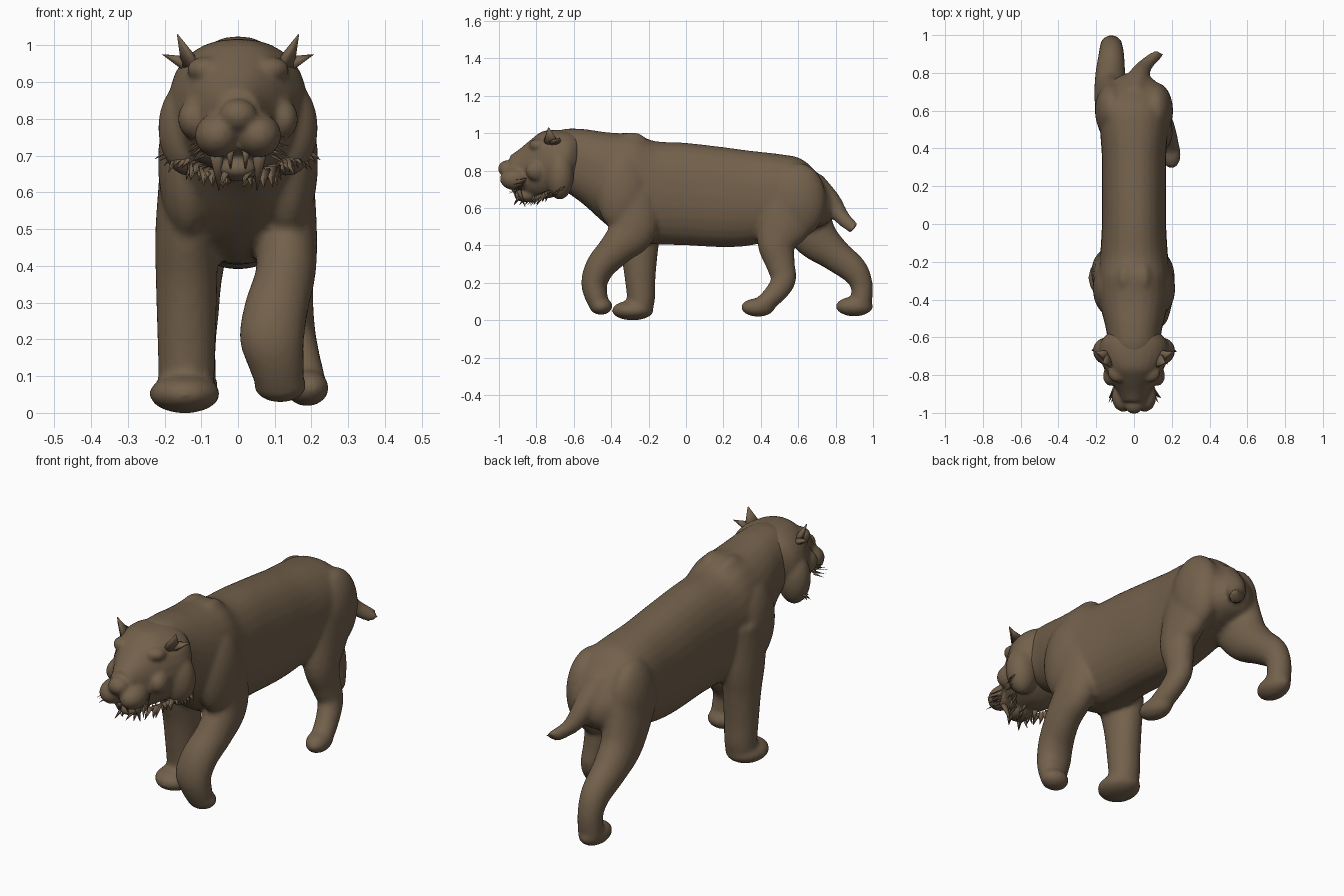
import bpy, bmesh, math, random
from mathutils import Vector, Matrix

random.seed(4)
fur = bpy.data.materials.new("brown fur")
fur.diffuse_color = (0.17, 0.118, 0.071, 1)


def finish(name, bm, voxel=0, smooth=0):
    bmesh.ops.recalc_face_normals(bm, faces=bm.faces[:])
    me = bpy.data.meshes.new(name)
    bm.to_mesh(me)
    bm.free()
    for p in me.polygons:
        p.use_smooth = True
    me.materials.append(fur)
    ob = bpy.data.objects.new(name, me)
    bpy.context.collection.objects.link(ob)
    if voxel:
        r = ob.modifiers.new("blend", 'REMESH')
        r.mode, r.voxel_size, r.use_smooth_shade = 'VOXEL', voxel, True
        s = ob.modifiers.new("soften", 'SMOOTH')
        s.factor, s.iterations = 0.5, smooth
    return ob


def catmull(a, b, c, d, t):
    return [0.5 * (2*q + (r-p)*t + (2*p-5*q+4*r-s)*t*t + (3*q-p-3*r+s)*t**3)
            for p, q, r, s in zip(a, b, c, d)]


def tube(bm, keys, along_y=False, power=2.0, n=28, sub=5):
    """Closed loft through keys (x, y, z, half width, half depth)."""
    k = [keys[0]] + list(keys) + [keys[-1]]
    path = [catmull(*k[i:i+4], j/sub) for i in range(len(keys)-1) for j in range(sub)]
    path.append(list(keys[-1]))
    rings = []
    for i, (x, y, z, rx, rd) in enumerate(path):
        a, b = path[max(i-1, 0)], path[min(i+1, len(path)-1)]
        t = Vector((0, 1, 0)) if along_y else Vector((0, b[1]-a[1], b[2]-a[2])).normalized()
        v = t.cross(Vector((1, 0, 0)))
        ring = []
        for m in range(n):
            c, s = math.cos(2*math.pi*m/n), math.sin(2*math.pi*m/n)
            c = math.copysign(abs(c)**(2/power), c)
            s = math.copysign(abs(s)**(2/power), s)
            ring.append(bm.verts.new(Vector((x + rx*c, y, z)) + v*(rd*s)))
        rings.append(ring)
    for p, q in zip(rings, rings[1:]):
        for m in range(n):
            bm.faces.new((p[m], p[(m+1) % n], q[(m+1) % n], q[m]))
    bm.faces.new(rings[0])
    bm.faces.new(rings[-1])


def trunk(bm, keys, power):
    """Loft along y from (y, bottom, top, half width)."""
    tube(bm, [(0, y, (b+t)/2, w, (t-b)/2) for y, b, t, w in keys], True, power)


def blob(bm, c, r, turn=0):
    m = Matrix.Translation(c) @ Matrix.Rotation(turn, 4, 'Z') @ Matrix.Diagonal((*r, 1))
    bmesh.ops.create_uvsphere(bm, u_segments=24, v_segments=16, radius=1, matrix=m)


def spike(bm, base, tip, r, flat=1.0, n=6):
    base, tip = Vector(base), Vector(tip)
    d = tip - base
    m = (Matrix.Translation((base+tip)/2) @ d.to_track_quat('Z', 'Y').to_matrix().to_4x4()
         @ Matrix.Diagonal((1, flat, 1, 1)))
    bmesh.ops.create_cone(bm, cap_ends=True, segments=n, radius1=r, radius2=r*0.05,
                          depth=d.length, matrix=m)


# body: trunk, four walking legs and stub tail blended into one skin
bm = bmesh.new()
trunk(bm, [(-.78, .79, .97, .08), (-.66, .70, 1.02, .13), (-.55, .62, 1.022, .15),
           (-.45, .53, 1.008, .175), (-.36, .46, 1.0, .19), (-.27, .42, 1.0, .19),
           (-.17, .405, .958, .18), (0, .40, .948, .17), (.2, .39, .925, .17),
           (.35, .40, .905, .17), (.5, .44, .888, .18), (.61, .47, .865, .18),
           (.69, .49, .80, .16), (.76, .52, .71, .11), (.795, .57, .65, .05)], 2.25)
for s in (-1, 1):
    blob(bm, (s*.135, -.34, .68), (.083, .14, .21))      # shoulders
    blob(bm, (s*.115, .60, .64), (.092, .15, .20))       # haunches
    blob(bm, (s*.05, -.29, .93), (.05, .09, .075))       # shoulder blades
# lifted front leg
tube(bm, [(.125, -.30, .68, .08, .14), (.13, -.28, .50, .085, .13), (.13, -.37, .385, .082, .095),
          (.105, -.455, .29, .088, .08), (.092, -.49, .20, .088, .07),
          (.105, -.478, .12, .075, .06), (.115, -.46, .06, .06, .045)])
blob(bm, (.115, -.455, .075), (.072, .062, .047))
# standing front leg
tube(bm, [(-.13, -.28, .70, .08, .14), (-.14, -.26, .50, .085, .13), (-.14, -.25, .36, .084, .10),
          (-.14, -.245, .22, .08, .082), (-.14, -.24, .12, .077, .075), (-.14, -.245, .05, .075, .065)])
blob(bm, (-.145, -.285, .052), (.097, .112, .053))
# forward hind leg
tube(bm, [(.11, .58, .68, .08, .17), (.12, .53, .53, .08, .15), (.13, .485, .41, .075, .105),
          (.14, .505, .30, .065, .078), (.155, .52, .21, .058, .066),
          (.175, .46, .125, .055, .055), (.19, .39, .07, .055, .045)])
blob(bm, (.188, .385, .068), (.058, .092, .05), .2)
# trailing hind leg
tube(bm, [(-.11, .58, .66, .09, .17), (-.12, .68, .46, .09, .125), (-.125, .79, .355, .08, .09),
          (-.12, .895, .27, .068, .075), (-.12, .938, .19, .06, .06),
          (-.12, .938, .10, .06, .056), (-.12, .935, .06, .055, .05)])
blob(bm, (-.12, .90, .073), (.066, .10, .053))
# stub tail
tube(bm, [(0, .68, .74, .07, .06), (.02, .77, .64, .058, .055), (.05, .83, .555, .045, .042),
          (.09, .87, .515, .04, .036), (.125, .90, .49, .035, .032)])
finish("body", bm, 0.012, 6)

# head: skull, cheeks, brows and muzzle
bm = bmesh.new()
trunk(bm, [(-.58, .76, 1.0, .14), (-.63, .70, 1.015, .18), (-.70, .66, 1.018, .185),
           (-.77, .65, 1.008, .155), (-.83, .66, .965, .12), (-.89, .69, .915, .085),
           (-.94, .72, .88, .062)], 2.2)
for s in (-1, 1):
    blob(bm, (s*.135, -.675, .775), (.083, .075, .13), s*.3)     # cheeks
    blob(bm, (s*.085, -.79, .935), (.055, .05, .035), s*.3)      # brows
    blob(bm, (s*.11, -.79, .80), (.05, .07, .06), s*.4)          # cheek bones
    blob(bm, (s*.056, -.915, .755), (.062, .08, .06))            # lips
blob(bm, (0, -.955, .81), (.052, .05, .045))
blob(bm, (0, -.85, .665), (.06, .07, .035))
finish("head", bm, 0.01, 4)

# ears: flattened cones leaning outwards, with a ragged side tuft
bm = bmesh.new()
for s in (-1, 1):
    spike(bm, (s*.125, -.72, .94), (s*.165, -.735, 1.03), .05, .5, 12)
    spike(bm, (s*.14, -.70, .95), (s*.205, -.675, .975), .035, .6, 8)
finish("ears", bm)

# sabre fangs and small lower teeth
bm = bmesh.new()
for s in (-1, 1):
    spike(bm, (s*.06, -.91, .735), (s*.052, -.86, .605), .026, .7, 10)
    spike(bm, (s*.022, -.93, .72), (s*.02, -.91, .66), .014)
finish("fangs", bm)

# ragged fur fringe under the cheeks, chin tufts and whiskers
bm = bmesh.new()
for s in (-1, 1):
    for i in range(14):
        t = i / 13
        x, y, z = .19 - .12*t, -.66 - .15*t, .715 - .055*t
        spike(bm, (s*x, y, z), (s*(x + .035*(1-t)), y - random.uniform(0, .04),
              z - random.uniform(.02, .055)), .02, .4, 5)
    for i in range(6):
        z = .70 + .012*i
        spike(bm, (s*.095, -.89 + .008*i, z), (s*random.uniform(.12, .145),
              -.91 - random.uniform(0, .04), z - random.uniform(.01, .03)), .011, .4, 5)
    for i in range(5):
        y = -.77 - .03*i
        spike(bm, (s*.03, y, .66), (s*random.uniform(.01, .05), y - .03,
              random.uniform(.61, .635)), .017, .5, 5)
finish("fur_fringe", bm)
